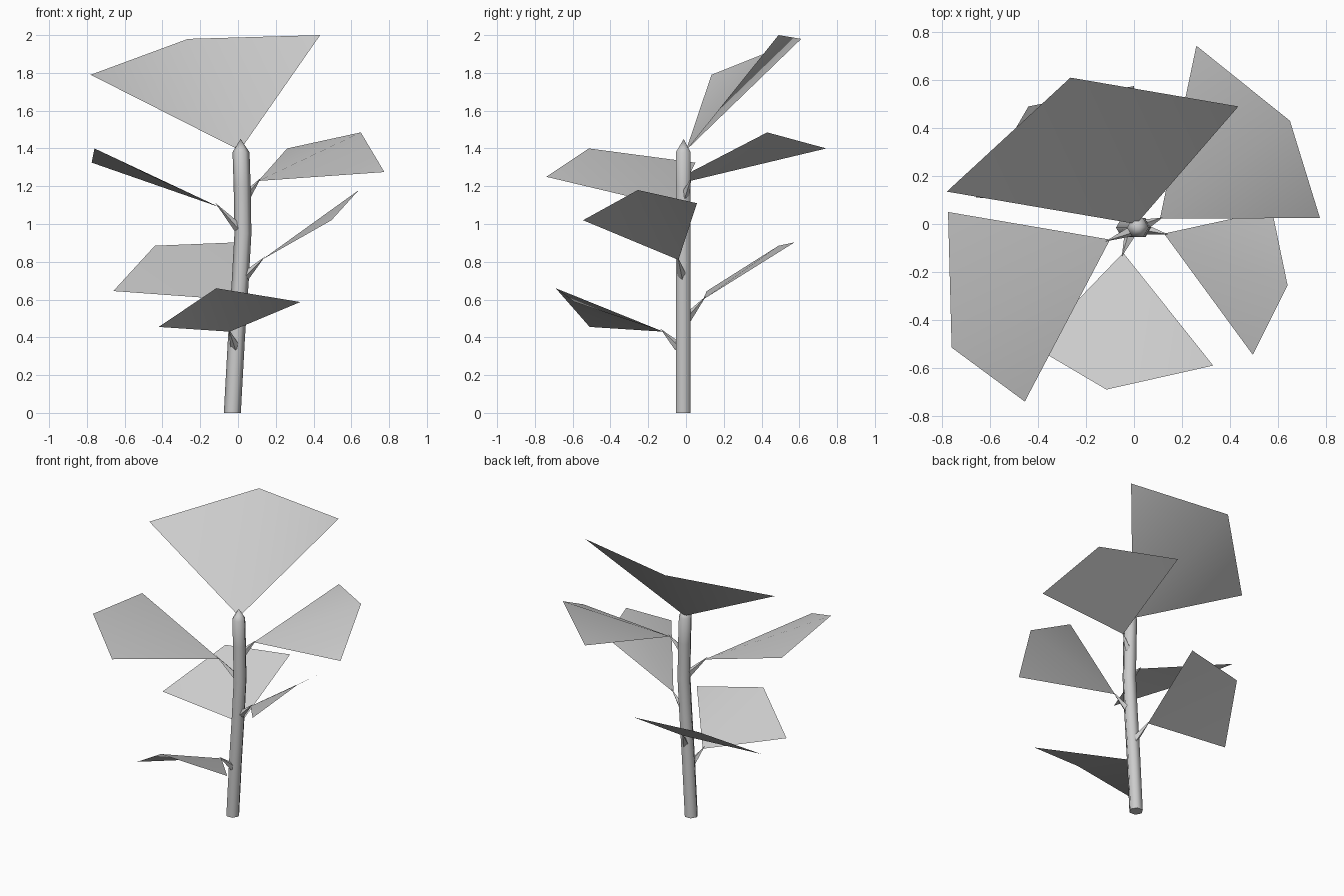
import bpy
import bmesh
from math import cos, sin, tau
from mathutils import Vector

cube = bpy.data.objects.get("Cube")
if cube:
    bpy.data.objects.remove(cube, do_unlink=True)

grey = bpy.data.materials.new("plain grey")
grey.use_nodes = True
color = (0.6, 0.6, 0.6, 1)
grey.diffuse_color = color
grey.node_tree.nodes["Principled BSDF"].inputs["Base Color"].default_value = color


def finish(name, bm, angle=None):
    """Turn the bmesh into a named, smooth shaded object."""
    mesh = bpy.data.meshes.new(name)
    bm.to_mesh(mesh)
    bm.free()
    mesh.materials.append(grey)
    obj = bpy.data.objects.new(name, mesh)
    bpy.context.collection.objects.link(obj)
    bpy.ops.object.select_all(action='DESELECT')
    obj.select_set(True)
    bpy.context.view_layer.objects.active = obj
    if angle:
        bpy.ops.object.shade_smooth_by_angle(angle=angle)
    else:
        bpy.ops.object.shade_smooth()
    return obj


def tapered_tube(name, rings, tip, sides, angle, upright=False):
    """Skin rings of (centre, radius) and close them to a point."""
    bm = bmesh.new()
    axis = Vector(tip) - Vector(rings[0][0])
    turn = Vector((0, 0, 1)).rotation_difference(axis)
    loops = []
    for centre, radius in rings:
        loop = []
        for i in range(sides):
            a = tau * i / sides
            offset = Vector((radius * cos(a), radius * sin(a), 0))
            if not upright:
                offset = turn @ offset
            loop.append(bm.verts.new(Vector(centre) + offset))
        loops.append(loop)
    bm.faces.new(loops[0][::-1])
    for low, high in zip(loops, loops[1:]):
        for i in range(sides):
            j = (i + 1) % sides
            bm.faces.new((low[i], low[j], high[j], high[i]))
    end = bm.verts.new(tip)
    for i in range(sides):
        bm.faces.new((loops[-1][i], loops[-1][(i + 1) % sides], end))
    return finish(name, bm, angle)


def leaf(name, base, left, tip, right):
    """Single sheet, creased along the rib from base to tip."""
    bm = bmesh.new()
    b, l, t, r = [bm.verts.new(p) for p in (base, left, tip, right)]
    bm.faces.new((b, t, l))
    bm.faces.new((b, r, t))
    return finish(name, bm)


# Gently bent six-sided trunk with a pointed top
path = [(-0.03, 0), (-0.008, 0.4), (0.012, 0.7), (0.026, 0.95),
        (0.022, 1.2), (0.016, 1.38)]
tapered_tube("trunk", [((x, -0.015, z), 0.045) for x, z in path],
             (0.014, -0.012, 1.45), 6, 1.1, True)

# Leaves: base, left corner, tip, right corner, and where the stem starts
leaves = {
    "front_leaf": ((-0.045, -0.12, 0.43), (-0.42, -0.51, 0.455),
                   (-0.115, -0.69, 0.66), (0.33, -0.59, 0.587),
                   (-0.015, -0.04, 0.35)),
    "back_leaf": ((-0.04, 0.09, 0.6), (0.0, 0.575, 0.903),
                  (-0.44, 0.49, 0.885), (-0.66, 0.11, 0.645),
                  (0.0, 0.005, 0.5)),
    "left_front_leaf": ((0.125, -0.04, 0.81), (0.495, -0.545, 1.02),
                        (0.64, -0.255, 1.18), (0.575, 0.058, 1.11),
                        (0.035, -0.02, 0.72)),
    "right_leaf": ((-0.1, -0.065, 1.09), (-0.775, 0.05, 1.325),
                   (-0.76, -0.515, 1.4), (-0.455, -0.74, 1.25),
                   (0.0, -0.025, 0.98)),
    "left_back_leaf": ((0.108, 0.022, 1.228), (0.775, 0.025, 1.275),
                       (0.65, 0.43, 1.485), (0.26, 0.743, 1.4),
                       (0.045, -0.005, 1.15)),
}
for name, (base, left, tip, right, root) in leaves.items():
    leaf(name, base, left, tip, right)
    start, end = Vector(root), Vector(base)
    tapered_tube(name.replace("leaf", "stem"), [(start, 0.025)],
                 start.lerp(end, 1.2), 4, 0.6)

# Large crown leaf growing from the trunk top
leaf("top_leaf", (0.01, 0.0, 1.39), (-0.78, 0.135, 1.79),
     (-0.265, 0.61, 1.98), (0.435, 0.49, 2.0))
